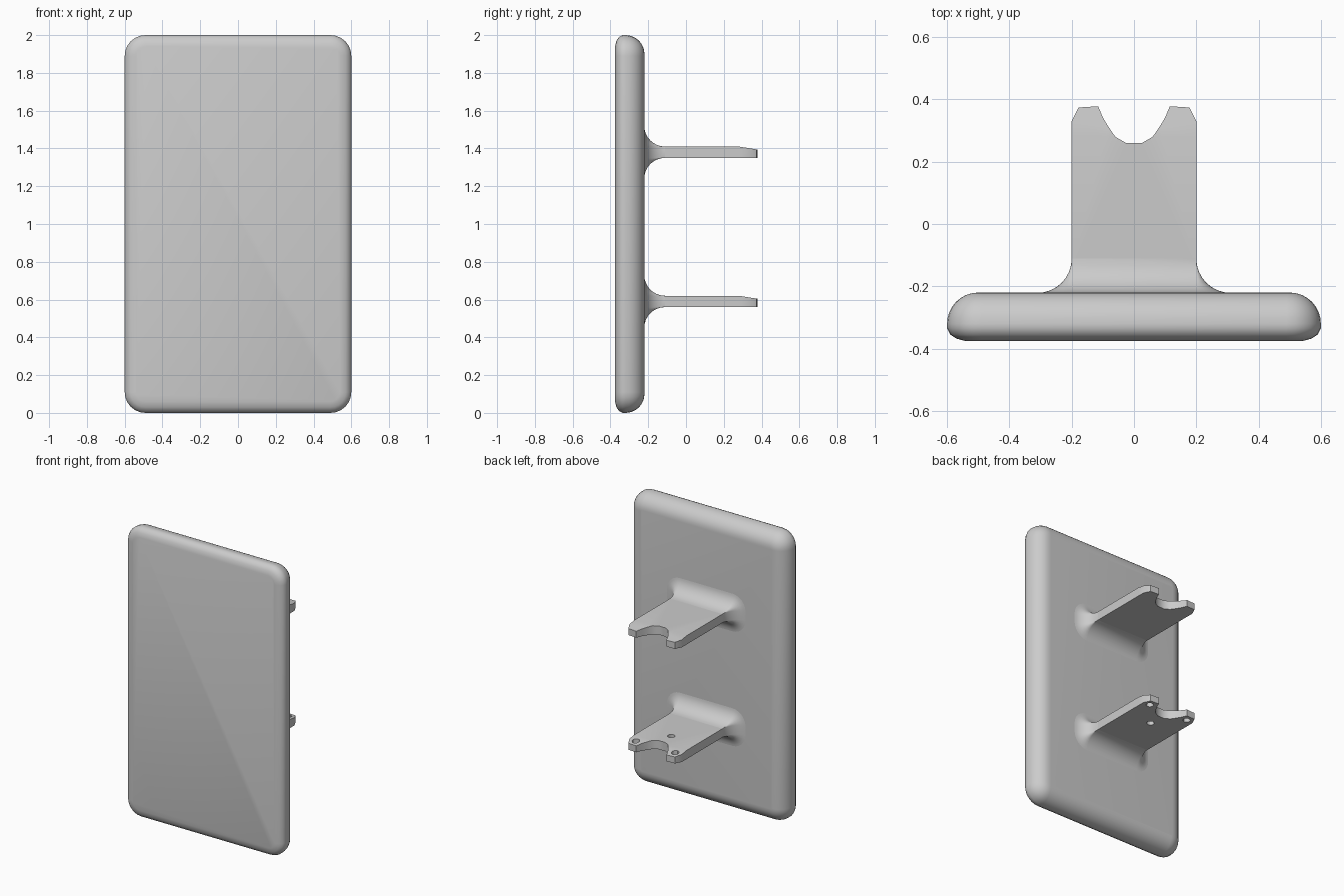
import bpy, bmesh
from math import sin, cos, pi, radians

cube = bpy.data.objects.get("Cube")
if cube:
    bpy.data.objects.remove(cube, do_unlink=True)

grey = bpy.data.materials.new("light_grey")
grey.use_nodes = True
colour = (0.6, 0.6, 0.6, 1)
grey.diffuse_color = colour
grey.node_tree.nodes["Principled BSDF"].inputs["Base Color"].default_value = colour


def ring(bm, hx, hz, r, y, zc, n=6):
    """Rounded rectangle in the xz plane, outer half sizes hx, hz."""
    verts = []
    for q, (sx, sz) in enumerate([(1, 1), (-1, 1), (-1, -1), (1, -1)]):
        for i in range(n + 1):
            a = (q + i / n) * pi / 2
            verts.append(bm.verts.new((sx * (hx - r) + r * cos(a), y,
                                       zc + sz * (hz - r) + r * sin(a))))
    return verts


def loft(bm, rings):
    for a, b in zip(rings, rings[1:]):
        for i in range(len(a)):
            j = (i + 1) % len(a)
            bm.faces.new((a[i], a[j], b[j], b[i]))
    bm.faces.new(rings[0])
    bm.faces.new(rings[-1])


def finish(name, bm, angle):
    bmesh.ops.remove_doubles(bm, verts=bm.verts, dist=0.0005)
    bmesh.ops.recalc_face_normals(bm, faces=bm.faces)
    mesh = bpy.data.meshes.new(name)
    bm.to_mesh(mesh)
    bm.free()
    mesh.materials.append(grey)
    obj = bpy.data.objects.new(name, mesh)
    bpy.context.collection.objects.link(obj)
    bpy.ops.object.select_all(action='DESELECT')
    obj.select_set(True)
    bpy.context.view_layer.objects.active = obj
    bpy.ops.object.shade_smooth_by_angle(angle=radians(angle))
    return obj


# Panel: tight front edge, generously rounded back edge
profile = [(0.06, -0.376), (0.03, -0.368), (0.01, -0.355), (0, -0.335)]
for i in range(9):
    a = i / 8 * pi / 2
    profile.append((0.1 * (1 - cos(a)), -0.32 + 0.1 * sin(a)))
bm = bmesh.new()
loft(bm, [ring(bm, 0.6 - d, 1 - d, 0.11 - d, y, 1) for d, y in profile])
finish("panel", bm, 35)


# Shelf plate with notched end, optional screw holes
def shelf(name, zc, holes):
    half = [(0.2, -0.14), (0.2, 0.33), (0.178, 0.374), (0.115, 0.378),
            (0.1, 0.342), (0.082, 0.312), (0.06, 0.28), (0.025, 0.26)]
    outlines = [half + [(-x, y) for x, y in reversed(half)]]
    for x, y in holes:
        outlines.append([(x + 0.024 * cos(k * pi / 6), y + 0.024 * sin(k * pi / 6))
                         for k in range(12)])
    curve = bpy.data.curves.new(name + "_outline", 'CURVE')
    curve.dimensions = '2D'
    curve.fill_mode = 'BOTH'
    curve.extrude = 0.03
    for pts in outlines:
        s = curve.splines.new('POLY')
        s.points.add(len(pts) - 1)
        for p, (x, y) in zip(s.points, pts):
            p.co = (x, y, 0, 1)
        s.use_cyclic_u = True
    temp = bpy.data.objects.new(name + "_outline", curve)
    bm = bmesh.new()
    bm.from_mesh(temp.to_mesh())
    temp.to_mesh_clear()
    bpy.data.objects.remove(temp)
    bpy.data.curves.remove(curve)
    bmesh.ops.remove_doubles(bm, verts=bm.verts, dist=0.0005)
    # Slope the top down toward the prong tips
    bmesh.ops.bisect_plane(bm, geom=bm.verts[:] + bm.edges[:] + bm.faces[:],
                           plane_co=(0, 0.28, 0), plane_no=(0, 1, 0))
    for v in bm.verts:
        if v.co.z > 0 and v.co.y > 0.28:
            v.co.z -= (v.co.y - 0.28) * 0.16
        v.co.z += zc
    finish(name, bm, 30)


# Flared root blending shelf into panel
def root(name, zc, r=0.11):
    bm = bmesh.new()
    rings = [ring(bm, 0.2 + r, 0.03 + r, r, -0.23, zc)]
    for i in range(9):
        a = i / 8 * pi / 2
        d = r * (1 - sin(a))
        rings.append(ring(bm, 0.2 + d, 0.03 + d, max(d, 0.001),
                          -0.221 + r * (1 - cos(a)), zc))
    loft(bm, rings)
    finish(name, bm, 40)


for label, zc, holes in [("upper", 1.38, []),
                         ("lower", 0.59, [(-0.15, 0.332), (0.15, 0.332), (0, 0.16)])]:
    shelf(label + "_shelf", zc, holes)
    root(label + "_shelf_root", zc)
